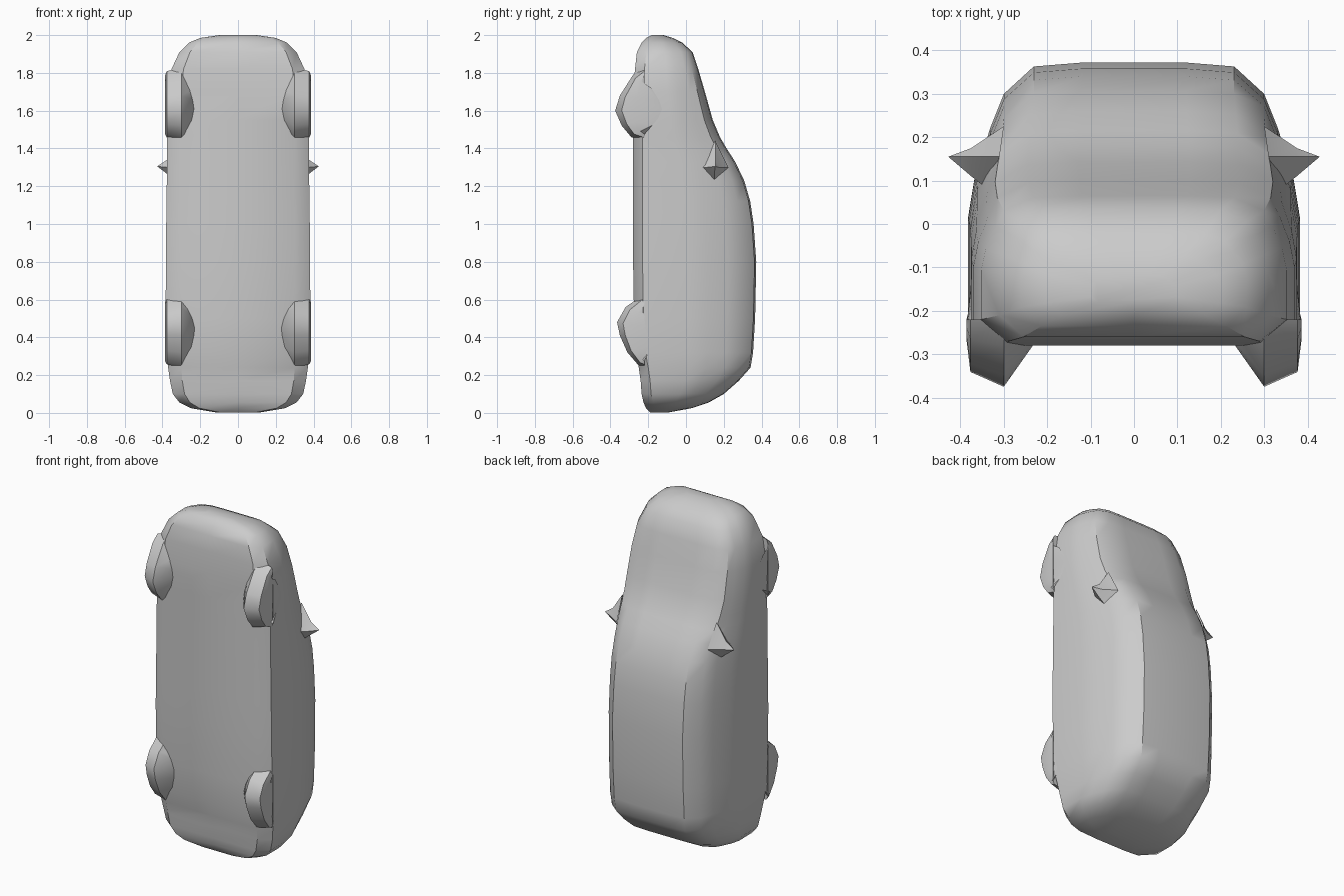
import bpy, bmesh

paint = bpy.data.materials.new("plain grey")
paint.diffuse_color = (0.6, 0.6, 0.6, 1)


def make(name, rings, closed, caps, angle):
    """Loft a surface through rings of points, then shade it."""
    bm = bmesh.new()
    vs = [[bm.verts.new(p) for p in r] for r in rings]
    n = len(vs[0])
    for a, b in zip(vs, vs[1:]):
        for i in range(n if closed else n - 1):
            j = (i + 1) % n
            bm.faces.new((a[i], a[j], b[j], b[i]))
    if caps:
        bm.faces.new(vs[0][::-1])
        bm.faces.new(vs[-1])
    bmesh.ops.remove_doubles(bm, verts=bm.verts, dist=0.0005)
    bmesh.ops.recalc_face_normals(bm, faces=bm.faces)
    me = bpy.data.meshes.new(name)
    bm.to_mesh(me)
    bm.free()
    me.materials.append(paint)
    ob = bpy.data.objects.new(name, me)
    bpy.context.collection.objects.link(ob)
    bpy.ops.object.select_all(action='DESELECT')
    ob.select_set(True)
    bpy.context.view_layer.objects.active = ob
    bpy.ops.object.shade_smooth_by_angle(angle=angle)
    return ob


def section(z, yb, yt, w, wr):
    """Cross-section: flat floor, sloped sill, upright side, tapering cabin, flat roof."""
    c = min(0.05, 0.2 * (yt - yb))
    y0 = yb + c
    h = yt - y0
    half = [(min(0.30, w * 0.82), yb), (w, y0), (w, y0 + 0.4 * h),
            (w + (wr - w) * 0.2, y0 + 0.57 * h), (w + (wr - w) * 0.62, y0 + 0.75 * h),
            (wr, y0 + 0.88 * h), (wr * 0.77, y0 + 0.985 * h), (wr * 0.4, yt)]
    pts = [(0, yb)] + half + [(0, yt)] + [(-x, y) for x, y in reversed(half)]
    return [(x, y, z) for x, y in pts]


# Body stations from tail to nose: z, floor y, roof y, half width, roof half width
stations = [
    (0.003, -0.19, -0.09, 0.12, 0.10), (0.025, -0.212, 0.03, 0.25, 0.20),
    (0.055, -0.225, 0.12, 0.31, 0.25), (0.10, -0.235, 0.20, 0.345, 0.27),
    (0.17, -0.24, 0.28, 0.36, 0.285), (0.24, -0.25, 0.342, 0.37, 0.295),
    (0.32, -0.265, 0.355, 0.378, 0.30), (0.50, -0.275, 0.366, 0.383, 0.30),
    (0.80, -0.28, 0.372, 0.382, 0.30), (1.00, -0.28, 0.358, 0.38, 0.30),
    (1.12, -0.28, 0.34, 0.378, 0.30), (1.23, -0.28, 0.308, 0.377, 0.30),
    (1.33, -0.28, 0.26, 0.376, 0.305), (1.40, -0.28, 0.215, 0.375, 0.31),
    (1.46, -0.28, 0.18, 0.375, 0.315), (1.55, -0.28, 0.142, 0.375, 0.32),
    (1.70, -0.28, 0.10, 0.37, 0.315), (1.82, -0.27, 0.065, 0.352, 0.30),
    (1.91, -0.26, 0.035, 0.31, 0.26), (1.96, -0.235, -0.02, 0.26, 0.21),
    (1.985, -0.21, -0.07, 0.20, 0.15), (2.0, -0.18, -0.12, 0.10, 0.08)]
make("body", [section(*s) for s in stations], True, True, 0.6)

# Wheel outlines (y, z) along the ridge of each wheel
wheels = {
    "front_wheel": [(-0.22, 1.83), (-0.28, 1.79), (-0.35, 1.68), (-0.375, 1.60),
                    (-0.34, 1.52), (-0.29, 1.46), (-0.22, 1.44)],
    "rear_wheel": [(-0.22, 0.63), (-0.32, 0.56), (-0.365, 0.48), (-0.35, 0.41),
                   (-0.31, 0.32), (-0.25, 0.25), (-0.22, 0.24)]}

for side, s in (("right", 1), ("left", -1)):
    for name, prof in wheels.items():
        zc = sum(z for _, z in prof) / len(prof)

        def ring(x, depth, length):
            return [(s * x, -0.22 + (y + 0.22) * depth, zc + (z - zc) * length)
                    for y, z in prof]
        # inner foot on the floor, ridge, outer face, blend into the side
        make(f"{name}_{side}", [ring(0.23, 0.36, 0.6), ring(0.30, 1, 1),
                                ring(0.377, 0.78, 0.9), ring(0.386, 0.3, 0.8),
                                ring(0.375, -0.6, 0.6)], True, True, 0.7)

    # Pointed door mirror
    base = [(0.33, 0.075, 1.30), (0.31, 0.155, 1.44), (0.30, 0.225, 1.30), (0.33, 0.15, 1.23)]
    mid = [(0.375, 0.11, 1.30), (0.375, 0.155, 1.34), (0.375, 0.175, 1.30), (0.375, 0.15, 1.265)]
    tip = [(0.428, 0.155, 1.305)] * 4
    verts = [[(s * x, y, z) for x, y, z in r] for r in (base, mid, tip)]
    make(f"mirror_{side}", verts, True, False, 0.4)
